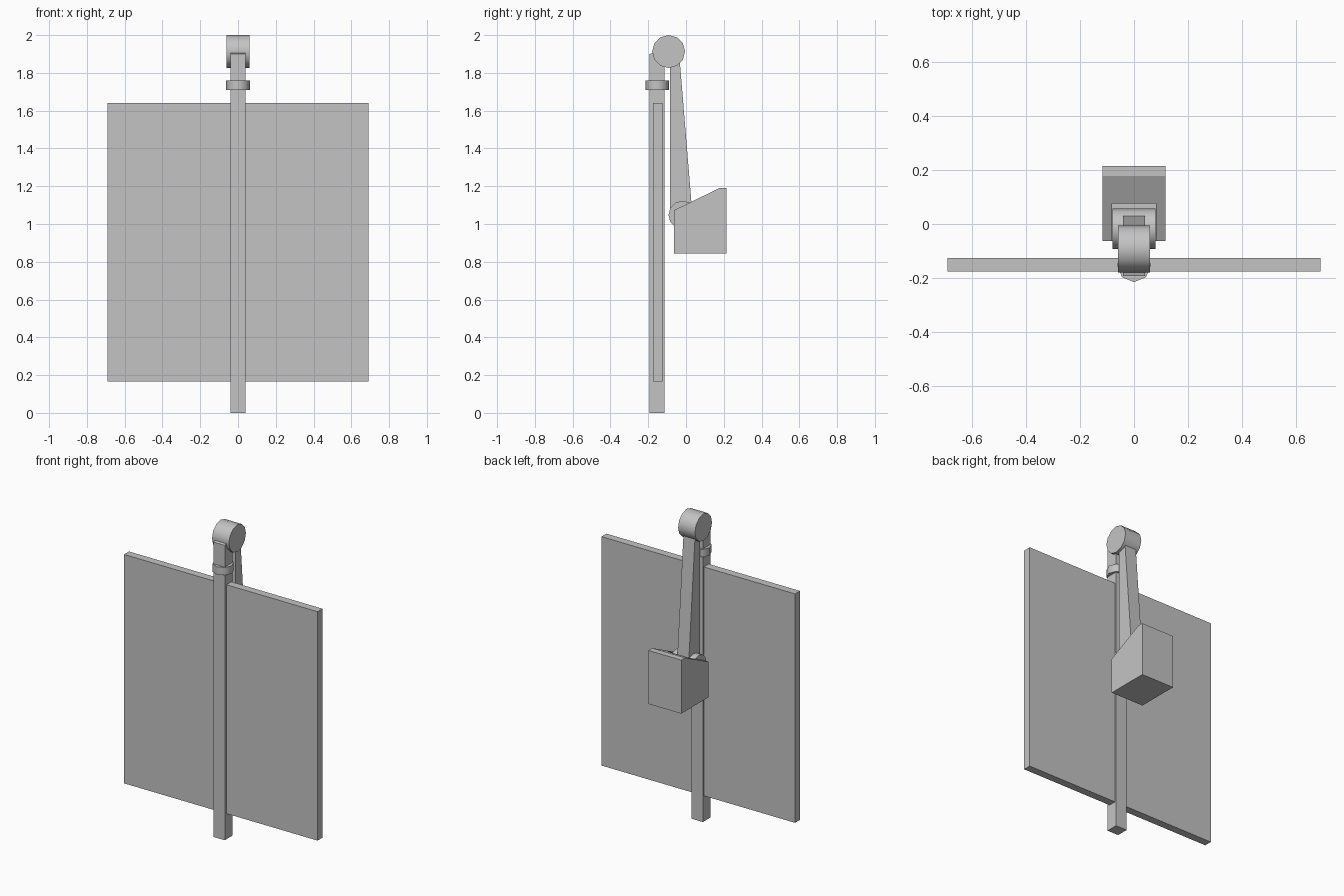
import bpy, bmesh, math
from mathutils import Matrix

if "Cube" in bpy.data.objects:
    bpy.data.objects.remove(bpy.data.objects["Cube"])

grey = bpy.data.materials.new("plain_grey")
grey.diffuse_color = (0.55, 0.55, 0.55, 1)
grey.use_nodes = True
grey.node_tree.nodes["Principled BSDF"].inputs["Base Color"].default_value = grey.diffuse_color


def finish(name, bm, smooth=False):
    bmesh.ops.recalc_face_normals(bm, faces=bm.faces)
    mesh = bpy.data.meshes.new(name)
    bm.to_mesh(mesh)
    bm.free()
    mesh.materials.append(grey)
    obj = bpy.data.objects.new(name, mesh)
    bpy.context.collection.objects.link(obj)
    if smooth:
        bpy.ops.object.select_all(action='DESELECT')
        obj.select_set(True)
        bpy.context.view_layer.objects.active = obj
        bpy.ops.object.shade_smooth_by_angle(angle=math.radians(50))
    return obj


def side_profile(name, points, half_width):
    """Extrude a (y, z) outline across x."""
    bm = bmesh.new()
    face = bm.faces.new([bm.verts.new((-half_width, y, z)) for y, z in points])
    ext = bmesh.ops.extrude_face_region(bm, geom=[face])
    moved = [v for v in ext["geom"] if isinstance(v, bmesh.types.BMVert)]
    bmesh.ops.translate(bm, verts=moved, vec=(2 * half_width, 0, 0))
    return finish(name, bm)


def rect(y0, y1, z0, z1):
    return [(y0, z0), (y1, z0), (y1, z1), (y0, z1)]


def cylinder(name, sides, radius, depth, centre, along_x=False):
    bm = bmesh.new()
    bmesh.ops.create_cone(bm, cap_ends=True, segments=sides, radius1=radius,
                          radius2=radius, depth=depth)
    m = Matrix.Translation(centre)
    if along_x:
        m = m @ Matrix.Rotation(math.pi / 2, 4, 'Y')
    bmesh.ops.transform(bm, matrix=m, verts=bm.verts)
    return finish(name, bm, smooth=True)


# Flat board and the pole running through it
side_profile("board", rect(-0.175, -0.125, 0.165, 1.64), 0.69)
side_profile("pole", [(-0.192, 0), (-0.115, 0), (-0.115, 1.925), (-0.192, 1.9)], 0.04)

# Collar and top pivot
cylinder("collar", 8, 0.063, 0.05, (0, -0.152, 1.735))
cylinder("top_pivot", 12, 0.087, 0.12, (0, -0.092, 1.913), along_x=True)

# Tapered hanging arm and its lower pivot
side_profile("arm", [(-0.086, 1.05), (0.034, 1.05), (-0.036, 1.9), (-0.086, 1.9)], 0.041)
cylinder("lower_pivot", 12, 0.075, 0.16, (0, -0.018, 1.048), along_x=True)

# Sloped weight with a slot that holds the lower pivot
weight = side_profile("weight", [(-0.063, 0.845), (0.215, 0.845), (0.215, 1.19),
                                 (0.177, 1.19), (-0.063, 1.073)], 0.117)
cutter = side_profile("slot_cutter", rect(-0.2, 0.075, 0.95, 1.4), 0.081)
cutter.hide_render = True
cutter.hide_set(True)
slot = weight.modifiers.new("slot", 'BOOLEAN')
slot.operation = 'DIFFERENCE'
slot.solver = 'EXACT'
slot.object = cutter
